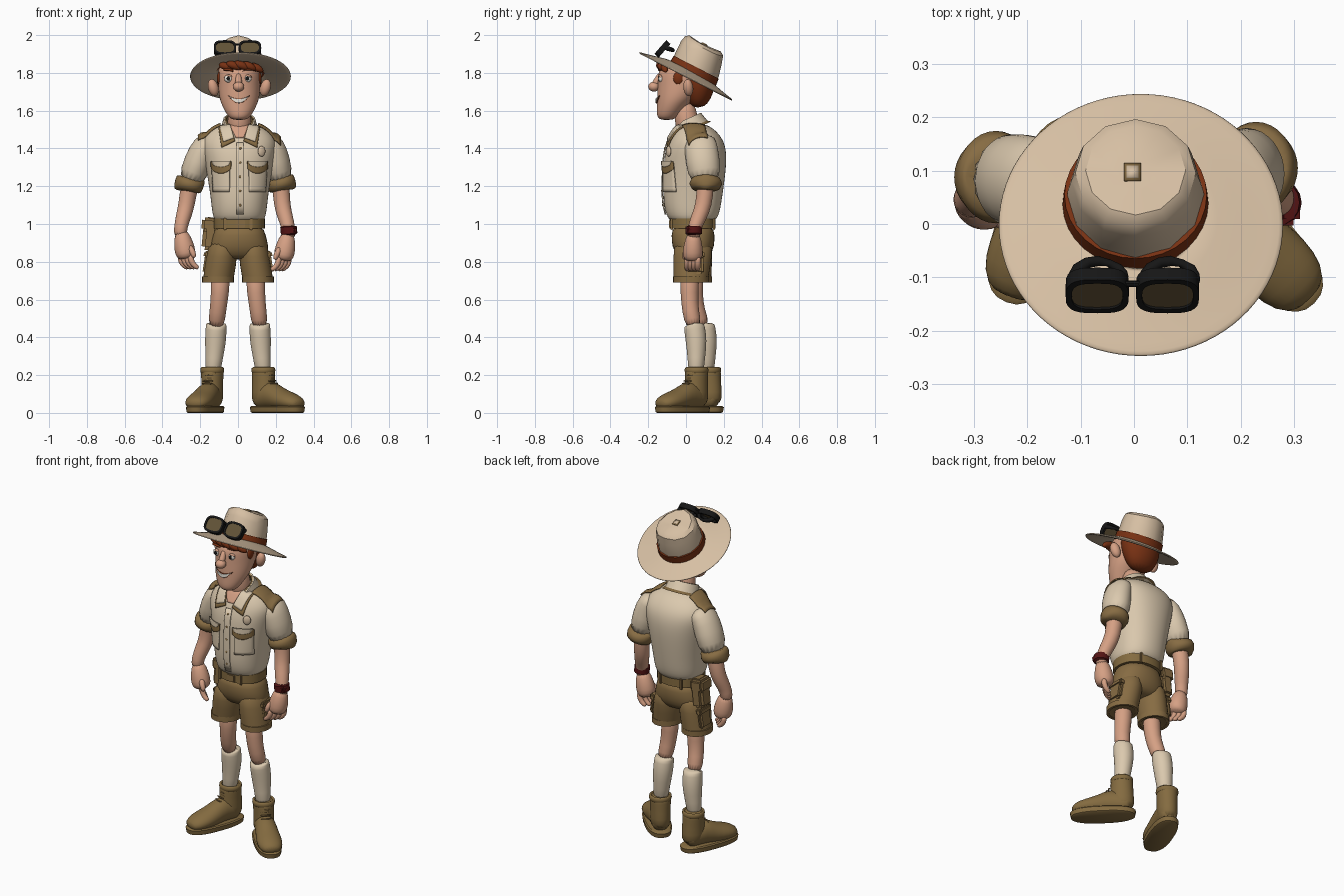
import bpy, bmesh, math
from mathutils import Vector, Matrix

cube = bpy.data.objects.get("Cube")
if cube:
    bpy.data.objects.remove(cube, do_unlink=True)


def colour(name, *rgb):
    m = bpy.data.materials.new(name)
    lin = [(c / 255 / 12.92) if c < 11 else ((c / 255 + .055) / 1.055) ** 2.4 for c in rgb] + [1]
    m.use_nodes = True
    m.diffuse_color = lin
    m.node_tree.nodes["Principled BSDF"].inputs["Base Color"].default_value = lin
    return m


HAT = colour("hat tan", 214, 191, 163)
SHIRT = colour("shirt cream", 219, 201, 174)
OLIVE = colour("khaki olive", 135, 108, 67)
BOOT = colour("boot brown", 132, 107, 64)
SKIN = colour("skin", 213, 160, 132)
HAIR = colour("auburn", 120, 49, 19)
RED = colour("dark red", 84, 20, 20)
WHITE = colour("white", 235, 230, 220)
BLACK = colour("black", 22, 22, 22)
LENS = colour("lens brown", 98, 83, 55)


def finish(name, me, m, sub=0):
    bm = bmesh.new()
    bm.from_mesh(me)
    bmesh.ops.recalc_face_normals(bm, faces=bm.faces)
    bm.to_mesh(me)
    bm.free()
    for p in me.polygons:
        p.use_smooth = True
    if not sub:
        me.set_sharp_from_angle(angle=math.radians(40))
    me.materials.append(m)
    o = bpy.data.objects.new(name, me)
    bpy.context.collection.objects.link(o)
    if sub:
        o.modifiers.new("smooth", 'SUBSURF').levels = sub
        o.modifiers["smooth"].render_levels = sub
    return o


def loft(name, rings, m, sub=1, n=16, M=None, flat=False, wrap=False, p=1.0):
    """Skin ellipses (x, y, z, rx, ry); flat keeps them level, wrap joins last to first."""
    rings = [r if len(r) == 5 else (*r, r[3]) for r in rings]
    verts, faces, k = [], [], len(rings)
    for i, (x, y, z, rx, ry) in enumerate(rings):
        u, v = Vector((1, 0, 0)), Vector((0, 1, 0))
        if not (flat or wrap):
            t = Vector(rings[min(i + 1, k - 1)][:3]) - Vector(rings[max(i - 1, 0)][:3])
            t.normalize()
            u = u if abs(t.x) < .9 else Vector((0, 0, 1))
            u = (u - t * u.dot(t)).normalized()
            v = t.cross(u)
        for j in range(n):
            c, s = math.cos(math.tau * j / n), math.sin(math.tau * j / n)
            c, s = (math.copysign(abs(w) ** p, w) for w in (c, s))
            verts.append(Vector((x, y, z)) + (u * rx * c + v * ry * s) * 1.02)
    for i in range(k if wrap else k - 1):
        a, b = i * n, (i + 1) % k * n
        faces += [(a + j, a + (j + 1) % n, b + (j + 1) % n, b + j) for j in range(n)]
    if not wrap:
        faces += [tuple(range(n)), tuple(range((k - 1) * n, k * n))]
    me = bpy.data.meshes.new(name)
    me.from_pydata(verts, [], faces)
    if M:
        me.transform(M)
    return finish(name, me, m, sub)


def solid(name, build, M, m):
    bm = bmesh.new()
    build(bm)
    bm.transform(M)
    me = bpy.data.meshes.new(name)
    bm.to_mesh(me)
    bm.free()
    return finish(name, me, m)


def ball(name, c, s, m, tilt=0, turn=0):
    M = Matrix.Translation(c) @ Matrix.Rotation(turn, 4, 'Z') @ Matrix.Rotation(tilt, 4, 'Y') @ Matrix.Diagonal((*s, 1))
    return solid(name, lambda bm: bmesh.ops.create_uvsphere(bm, u_segments=18, v_segments=12, radius=1), M, m)


def box(name, c, s, m, bevel=.012, tilt=0):
    def build(bm):
        bmesh.ops.create_cube(bm, size=1)
        bm.transform(Matrix.Diagonal((*s, 1)))
        bmesh.ops.bevel(bm, geom=bm.edges[:], offset=bevel, segments=2, affect='EDGES')
    return solid(name, build, Matrix.Translation(c) @ Matrix.Rotation(tilt, 4, 'Y'), m)


def patch(name, targets, corners, m, off=.005, axis='front', sag=(0, 0), n=8):
    """Drape a thin four-cornered plate onto the nearest target surface."""
    dg = bpy.context.evaluated_depsgraph_get()
    dg.update()
    d = Vector((0, 1, 0)) if axis == 'front' else Vector((0, 0, -1))
    a, b, c, e = (Vector(q) for q in corners)
    verts, last = [], 2
    for i in range(n + 1):
        for j in range(n + 1):
            u, v = i / n, j / n
            q = a.lerp(b, u).lerp(e.lerp(c, u), v)
            q.y -= (sag[0] * (1 - v) + sag[1] * v) * (1 - (2 * u - 1) ** 2)
            o = Vector((q.x, -2, q.y)) if axis == 'front' else Vector((q.x, q.y, 3))
            hits = [t.evaluated_get(dg).ray_cast(o, d) for t in targets]
            last = min([(h[1] - o).length for h in hits if h[0]], default=last)
            verts.append(o + d * (last - off))
    w = n + 1
    me = bpy.data.meshes.new(name)
    me.from_pydata(verts, [], [(i * w + j, i * w + j + 1, i * w + w + j + 1, i * w + w + j)
                               for i in range(n) for j in range(n)])
    mod = finish(name, me, m).modifiers.new("thickness", 'SOLIDIFY')
    mod.thickness, mod.offset = .007, 0


def level(rows):
    """Rows (z, front y, back y, half width) into rings."""
    return [(.007, (f + b) / 2, z, w, (b - f) / 2) for z, f, b, w in rows]


# Head and face
head = loft("head", level([(1.55, -.135, -.07, .035), (1.57, -.157, -.04, .062), (1.63, -.153, .01, .094),
            (1.68, -.153, .07, .109), (1.74, -.15, .1, .112), (1.80, -.15, .12, .114),
            (1.835, -.125, .12, .108), (1.865, -.06, .11, .09)]), SKIN, sub=2, flat=True)
loft("neck", [(.007, -.01, 1.65, .058), (.007, 0, 1.56, .058), (.007, .02, 1.47, .075)], SKIN)
ball("nose", (.003, -.17, 1.727), (.03, .03, .026), SKIN)
loft("nose_bridge", [(.003, -.135, 1.8, .014), (.003, -.155, 1.755, .018), (.003, -.17, 1.73, .022)], SKIN, n=10)
patch("mouth", [head], [(-.052, 1.68), (.062, 1.68), (.053, 1.669), (-.043, 1.669)], HAIR, .002, sag=(.016, .03))
patch("teeth", [head], [(-.048, 1.678), (.058, 1.678), (.051, 1.67), (-.041, 1.67)], WHITE, .006, sag=(.016, .029))
for s, side in ((-1, "right"), (1, "left")):
    x = -.001 + s * .05
    ball(side + "_eye", (x, -.131, 1.77), (.022, .015, .021), WHITE)
    ball(side + "_pupil", (x, -.145, 1.77), (.009, .004, .011), BLACK)
    loft(side + "_eyelid", [(x - .026, -.13, 1.774, .006), (x, -.143, 1.792, .01), (x + .026, -.13, 1.774, .006)], SKIN, n=8)
    loft(side + "_eyebrow", [(x - .03, -.134, 1.81 - s * .004, .006), (x, -.146, 1.822, .009),
         (x + .03, -.132, 1.81 + s * .004, .006)], HAIR, n=8)
    ball(side + "_ear", (.007 + s * .138, .012, 1.722), (.028, .026, .046), SKIN, s * .3, s * -.4)
    ball(side + "_sideburn", (.007 + s * .103, -.04, 1.772), (.016, .028, .036), HAIR)
loft("hair_back", level([(1.615, .03, .095, .055), (1.66, 0, .132, .092), (1.72, -.02, .152, .117),
     (1.78, -.03, .15, .121), (1.83, -.02, .14, .11)]), HAIR, flat=True)
for i in range(5):
    x = -.068 + .038 * i
    y = -.14 + x * x * 3.5
    loft("fringe_lock_%d" % i, [(x - .035, y + .012, 1.782 - y * .5, .012), (x, y, 1.776 - y * .5, .024),
         (x + .032, y + .003, 1.762 - y * .5, .02), (x + .05, y + .01, 1.748 - y * .5, .006)], HAIR, n=10)

# Hat, tilted down at the back
H = Matrix.Translation((.013, 0, 1.785)) @ Matrix.Rotation(math.radians(-27), 4, 'X')
loft("hat_brim", [(0, 0, z, r, r * 1.035) for r, z in ((.1, .04), (.18, .018), (.25, .002), (.263, 0),
     (.263, -.008), (.25, -.009), (.18, .004), (.1, .025))], HAT, n=40, M=H, wrap=True)
crown = loft("hat_crown", [(-.01, y, z, r, r) for y, z, r in ((.03, .02, .128), (.028, .08, .125), (.02, .14, .118),
             (.02, .172, .111), (.018, .186, .092), (.01, .18, .03))], HAT, sub=0, n=12, M=H, flat=True)
for v in crown.data.vertices:
    if v.co.z > 1.87:
        v.co.z = min(2, v.co.z + .014 * max(0, 1 - abs(v.co.x) / .1))
loft("hat_band", [(-.01, .028, z, r, r) for z, r in ((.02, .135), (.065, .131), (.065, .12), (.02, .122))],
     HAIR, 0, 32, H, wrap=True)
for r, m, off in ((.016, OLIVE, .002), (.011, HAT, .004)):
    patch("crown_vent", [crown], [(-.003 - r, .097 - r), (-.003 + r, .097 - r), (-.003 + r, .097 + r),
          (-.003 - r, .097 + r)], m, off, 'top', n=2)

# Sunglasses resting on the brim
for s, side in ((-1, "right"), (1, "left")):
    G = Matrix.Translation((s * .066 - .003, -.127, 1.929)) @ Matrix.Rotation(math.radians(49), 4, 'X')
    loft(side + "_lens_frame", [(0, 0, z, .058 - d, .047 - d) for z, d in ((-.018, 0), (.012, 0), (.012, .011),
         (-.018, .011))], BLACK, 0, 28, G, wrap=True, p=.65)
    loft(side + "_lens", [(0, 0, z, .049, .038) for z in (-.004, .007)], LENS, 0, 28, G, flat=True, p=.65)
    loft(side + "_temple_arm", [(s * .116, -.12, 1.935, .012), (s * .111, -.08, 1.925, .016),
         (s * .068, -.064, 1.918, .016), (s * .026, -.08, 1.925, .014), (s * .016, -.11, 1.935, .012)], BLACK, n=8)
loft("glasses_bridge", [(-.02, -.112, 1.95, .006), (.015, -.112, 1.95, .006)], BLACK, 0, 8)

# Shirt
torso = loft("shirt", level([(1.0, -.07, .14, .12), (1.04, -.105, .175, .142), (1.13, -.122, .19, .15),
             (1.25, -.118, .207, .168), (1.36, -.117, .217, .19), (1.44, -.095, .203, .205),
             (1.5, -.06, .155, .155), (1.535, -.035, .095, .085)]), SHIRT, sub=2, flat=True, p=.9)
K = Matrix.Translation((.007, .012, 1.532)) @ Matrix.Rotation(math.radians(24), 4, 'X')
for name, g, m in (("collar", 0, SHIRT), ("collar_lining", -.008, OLIVE), ("collar_seam", .012, OLIVE)):
    h = -.025 if g > 0 else .025
    ring = loft(name, [(0, 0, z, r + g, r + g) for z, r in ((-.04, .1), (h, .083), (h, .076), (-.04, .085))],
                m, 0, 28, K, wrap=True)
    for v in ring.data.vertices:  # the collar falls open at the throat
        v.co.z -= .9 * max(0, -.02 - v.co.y)
patch("open_neck", [torso], [(-.045, 1.525), (.06, 1.525), (.03, 1.458), (-.012, 1.458)], SKIN, .004)
patch("button_placket", [torso], [(-.008, 1.43), (.03, 1.43), (.03, 1.05), (-.008, 1.05)], SHIRT, .007)
for i in range(5):
    h = torso.ray_cast(Vector((.011, -2, 1.1 + .075 * i)), Vector((0, 1, 0)))[1]
    ball("shirt_button_%d" % i, h + Vector((0, -.006, 0)), (.008, .007, .008), OLIVE)
sleeves = []
for s, side, cuff, elbow, wrist in ((-1, "right", (-.258, .088, 1.208), (-.272, .088, 1.1), (-.305, .045, .98)),
                                    (1, "left", (.228, .105, 1.212), (.232, .095, 1.1), (.27, .04, .97))):
    cuff, elbow, wrist = Vector(cuff), Vector(elbow), Vector(wrist)
    shoulder = Vector((.007 + s * .135, .07, 1.45))
    mid = (shoulder + cuff) / 2 + Vector((s * .014, 0, .012))
    cap = shoulder.lerp(mid, .45) + Vector((s * .014, 0, .014))
    sleeves.append(loft(side + "_sleeve", [(*shoulder, .055, .08), (*cap, .068, .088), (*mid, .076, .09), (*cuff, .072, .086)], SHIRT))
    top, low = cuff + Vector((-s * .012, 0, .038)), cuff + Vector((s * .014, 0, -.034))
    loft(side + "_sleeve_cuff", [(*top, .066, .08), (*top, .08, .092), (*low, .076, .09), (*low, .06, .07)], OLIVE)
    # Arm and hand
    loft(side + "_arm", [(*mid, .045), (*cuff, .047), (*elbow, .043), (*elbow.lerp(wrist, .5), .041),
         (*wrist, .034), (*(wrist - Vector((0, 0, .05))), .037)], SKIN)
    down = Vector((-s * .2, -.03, -1)).normalized()
    spread = Vector((.7 * -s, -.72, 0))
    palm = wrist + down * .095
    loft(side + "_palm", [(*(wrist + down * .01), .034), (*palm, .054, .052), (*(palm + down * .045), .055, .054),
         (*(palm + down * .075), .038, .042)], SKIN)
    for i in range(4):
        base = palm + down * .045 + spread * (i - 1.5) * .026
        knuckle = base + down * .045 + Vector((s * .008, 0, 0))
        loft(side + "_finger_%d" % i, [(*base, .018), (*knuckle, .017), (*(knuckle + down * .025 + Vector((-s * .02, 0, 0))), .015),
             (*(knuckle + down * .035 + Vector((-s * .035, 0, 0))), .01)], SKIN, n=8)
    thumb = palm + spread * .035
    loft(side + "_thumb", [(*thumb, .02), (*(thumb + spread * .025 + down * .04), .017),
         (*(thumb + spread * .025 + down * .07), .011)], SKIN, n=8)

    # Collar points, chest pockets and shoulder straps
    q = lambda *pts: [(.007 + s * a, b) for a, b in pts]
    patch(side + "_collar_edge", [torso], q((.046, 1.52), (.11, 1.515), (.094, 1.405), (.022, 1.44)), OLIVE, .008)
    patch(side + "_collar_point", [torso], q((.05, 1.53), (.104, 1.52), (.084, 1.435), (.03, 1.455)), SHIRT, .014)
    patch(side + "_pocket", [torso], q((.05, 1.31), (.146, 1.31), (.138, 1.17), (.052, 1.17)), SHIRT, .009)
    patch(side + "_pocket_flap", [torso], q((.042, 1.33), (.15, 1.33), (.148, 1.292), (.044, 1.292)), OLIVE, .014, sag=(0, .025))
    patch(side + "_flap_top", [torso], q((.044, 1.334), (.148, 1.334), (.136, 1.312), (.056, 1.312)), SHIRT, .018, sag=(0, .01))
    patch(side + "_shoulder_strap", [torso, sleeves[-1]], q((.1, -.02), (.218, .015), (.218, .115), (.1, .1)), OLIVE, .009, 'top')
ball("badge", (.125, -.092, 1.385), (.022, .01, .028), HAT, 0, .5)

# Watch
box("watch_face", (.287, .02, .968), (.045, .045, .045), RED, tilt=.2)
loft("watch_strap", [(.267, .04, .99, .03), (.267, .04, .985, .043), (.271, .04, .948, .043), (.271, .04, .942, .03)], RED, 0)

# Belt, shorts and pouch
loft("belt", [(.007, .035, z, .132 - d, .118 - d) for z, d in ((.975, 0), (1.028, 0), (1.028, .02), (.975, .02))],
     BOOT, 0, 32, wrap=True, p=.9)
box("belt_buckle", (.012, -.085, 1.0), (.05, .012, .045), OLIVE, .004)
loft("shorts_hips", level([(1.0, -.07, .145, .125), (.94, -.078, .152, .14), (.88, -.074, .15, .156),
     (.835, -.05, .13, .15), (.81, -.02, .1, .11)]), OLIVE, flat=True, p=.9)
for s, side, y in ((-1, "right", .042), (1, "left", .026)):
    loft(side + "_shorts_leg", [(s * .078, .038, .92, .07, .1), (s * .086, .036, .83, .084, .104), (s * .102, y, .72, .081, .092),
         (s * .106, y, .695, .081, .091), (s * .106, y, .69, .075, .085), (s * .106, y, .7, .055, .06)], OLIVE, flat=True)
    loft(side + "_shorts_hem", [(s * .106, y, z, .083 - d, .093 - d) for z, d in ((.69, 0), (.722, 0), (.722, .015), (.69, .015))],
         OLIVE, 0, 24, wrap=True)
    box(side + "_cargo_pocket", (s * .165, y + .02, .79), (.032, .095, .11), OLIVE, tilt=-s * .15)
    box(side + "_cargo_flap", (s * .162, y + .02, .838), (.038, .105, .035), OLIVE, .008, -s * .15)
    for f, a in (("front", -.075), ("back", .148)):
        box(side + "_%s_belt_loop" % f, (s * .07, a, 1.0), (.016, .012, .065), OLIVE, .003)
box("belt_pouch", (-.147, .068, .948), (.078, .1, .175), OLIVE, .018, .1)
box("belt_pouch_flap", (-.149, .068, .995), (.086, .108, .075), OLIVE, .014, .1)

# Legs, socks and boots
for s, side, dy, turn in ((-1, "right", .055, -21), (1, "left", 0, 45)):
    loft(side + "_leg", [(s * .092, .02 + dy * .4, .75, .054), (s * .095, .018 + dy * .4, .63, .047), (s * .107, .022 + dy * .6, .54, .043),
         (s * .117, .045 + dy * .8, .45, .045)], SKIN)
    loft(side + "_sock", [(s * .115, .042 + dy, .472, .045), (s * .115, .042 + dy, .475, .054), (s * .116, .045 + dy, .45, .055),
         (s * .119, .055 + dy, .38, .057), (s * .126, .055 + dy, .29, .045), (s * .136, .052 + dy, .2, .042)], SHIRT)
    B = Matrix.Translation((s * .138, .052 + dy * 1.2, 0)) @ Matrix.Rotation(math.radians(turn), 4, 'Z')
    loft(side + "_boot_shaft", [(0, .005, .04, .058, .07), (0, .005, .11, .056, .068), (0, .005, .18, .057, .063),
         (0, .005, .225, .061, .063), (0, .005, .24, .054, .055)], BOOT, M=B, flat=True)
    loft(side + "_boot_collar", [(0, .005, z, r, r) for z, r in ((.205, .063), (.242, .066), (.245, .046), (.205, .046))],
         BOOT, 1, 16, B, wrap=True)
    loft(side + "_boot_foot", [(0, .06, .06, .04, .045), (0, .02, .08, .055, .06), (0, -.05, .1, .058, .078),
         (0, -.12, .073, .066, .058), (0, -.185, .062, .073, .05), (0, -.245, .052, .062, .038), (0, -.272, .043, .032, .02)], BOOT, M=B)
    loft(side + "_boot_sole", [(0, -.1, z, w, l) for z, w, l in ((0, .064, .167), (.004, .069, .175),
         (.03, .072, .18), (.036, .066, .172))], BOOT, 0, 32, B, flat=True, p=.8)
    for i in range(4):
        y, z = -.057 - .014 * max(0, i - 1), .2 - .014 * i
        loft(side + "_boot_lace_%d" % i, [(-.032, y + .012, z - .004, .006), (0, y - .004, z, .007),
             (.032, y + .012, z - .004, .006)], OLIVE, n=8, M=B)
